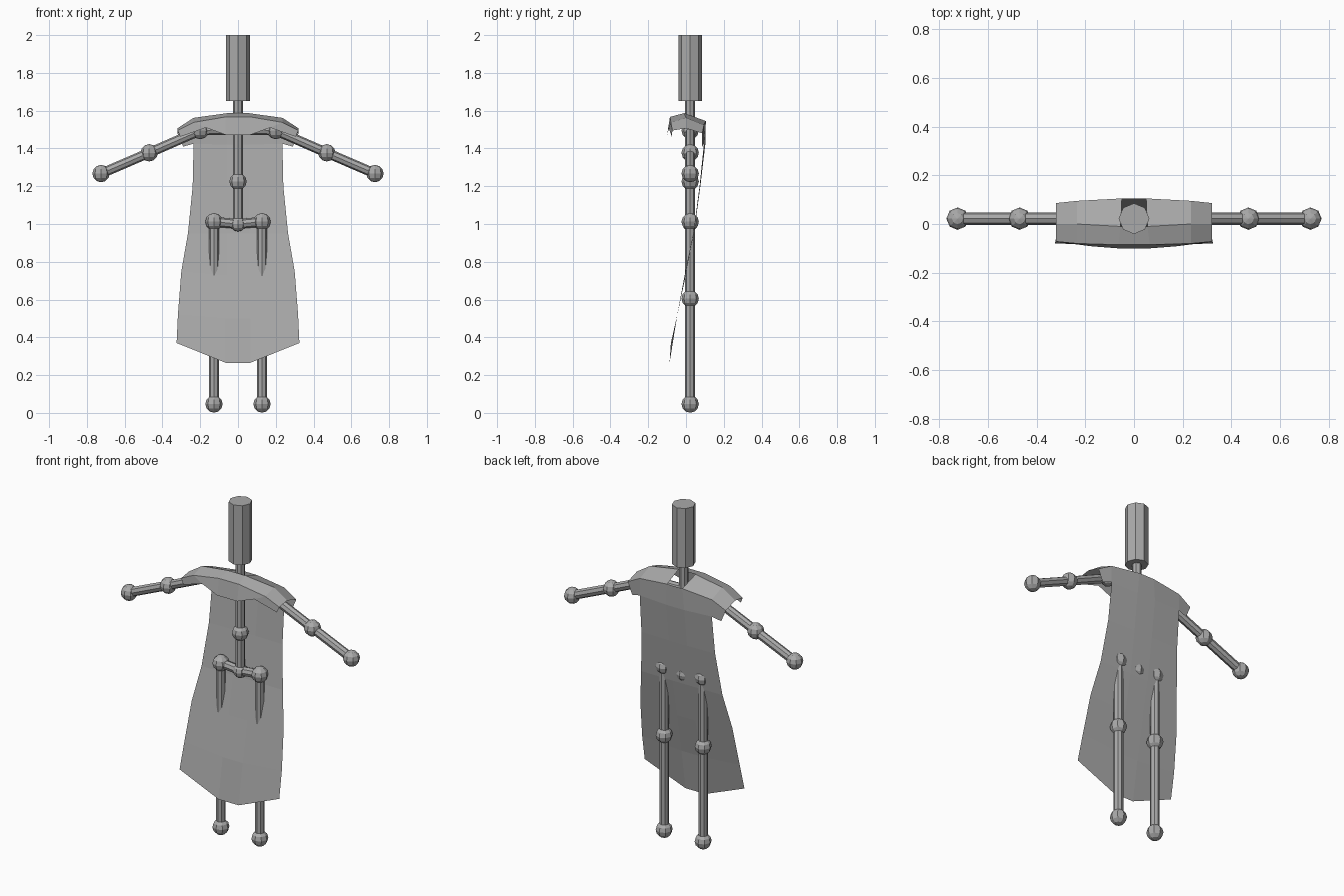
import bpy
import bmesh
from mathutils import Vector

if "Cube" in bpy.data.objects:
    bpy.data.objects.remove(bpy.data.objects["Cube"], do_unlink=True)

GREY = (0.4, 0.4, 0.4, 1)
grey = bpy.data.materials.new("mid_grey")
grey.use_nodes = True
grey.diffuse_color = GREY
grey.node_tree.nodes["Principled BSDF"].inputs["Base Color"].default_value = GREY

BODY_Y = 0.022
SIDES = {"left": 1, "right": -1}


def finish(name, bm):
    mesh = bpy.data.meshes.new(name)
    bm.to_mesh(mesh)
    bm.free()
    mesh.materials.append(grey)
    obj = bpy.data.objects.new(name, mesh)
    bpy.context.collection.objects.link(obj)
    return obj


def rod(name, a, b, radius=0.026):
    """Eight-sided rod between two (x, z) points in the body plane."""
    a, b = (Vector((x, BODY_Y, z)) for x, z in (a, b))
    bm = bmesh.new()
    bmesh.ops.create_cone(bm, cap_ends=True, segments=8, radius1=radius,
                          radius2=radius, depth=(b - a).length)
    obj = finish(name, bm)
    obj.location = (a + b) / 2
    obj.rotation_euler = (b - a).to_track_quat("Z", "Y").to_euler()


def joint(name, at, radius=0.046):
    bm = bmesh.new()
    bmesh.ops.create_uvsphere(bm, u_segments=8, v_segments=6, radius=radius)
    finish(name, bm).location = (at[0], BODY_Y, at[1])


# Head, spine and central joints
rod("head", (0, 1.65), (0, 2.0), 0.063)
rod("spine", (0, 1.0), (0, 1.66))
joint("waist_joint", (0, 1.225))
joint("pelvis_joint", (0, 1.0), 0.04)

# Mirrored limbs
for side, s in SIDES.items():
    shoulder, elbow, hand = (s * 0.2, 1.495), (s * 0.47, 1.377), (s * 0.725, 1.267)
    hip, knee, foot = (s * 0.127, 1.012), (s * 0.127, 0.605), (s * 0.127, 0.047)
    rod(side + "_collarbone", (0, 1.5), shoulder)
    rod(side + "_upper_arm", shoulder, elbow)
    rod(side + "_forearm", elbow, hand)
    rod(side + "_pelvis_bar", (0, 1.0), hip)
    rod(side + "_thigh", hip, knee)
    rod(side + "_shin", knee, foot)
    for part, at in (("shoulder", shoulder), ("elbow", elbow), ("hand", hand),
                     ("hip", hip), ("knee", knee), ("foot", foot)):
        joint(side + "_" + part + "_joint", at)


def cloth(name, rows, hole=None):
    """Sheet from rows of half-width points, mirrored over x = 0."""
    bm = bmesh.new()
    grid = [[bm.verts.new((-x, y, z)) for x, y, z in reversed(row)] +
            [bm.verts.new(p) for p in row] for row in rows]
    middle = len(rows[0]) - 1
    for r, (upper, lower) in enumerate(zip(grid, grid[1:])):
        for c in range(len(upper) - 1):
            if (r, c) != (hole, middle):
                bm.faces.new((upper[c], lower[c], lower[c + 1], upper[c + 1]))
    bmesh.ops.recalc_face_normals(bm, faces=bm.faces)
    finish(name, bm)


# Shoulder mantle: front hem, front edge, ridge, back edge, back hem
cloth("shoulder_mantle", [
    [(0.065, -0.1, 1.472), (0.17, -0.092, 1.51), (0.305, -0.075, 1.462)],
    [(0.065, -0.085, 1.567), (0.235, -0.08, 1.538), (0.32, -0.072, 1.495)],
    [(0.055, -0.01, 1.587), (0.235, 0.0, 1.562), (0.32, 0.0, 1.507)],
    [(0.05, 0.105, 1.545), (0.235, 0.095, 1.525), (0.32, 0.086, 1.48)],
    [(0.06, 0.102, 1.42), (0.235, 0.095, 1.425), (0.29, 0.086, 1.41)],
], hole=2)

# Long cape sweeping from the back, through the legs, to the front
cloth("cape", [
    [(0.06, 0.102, 1.42), (0.235, 0.095, 1.425)],
    [(0.06, 0.076, 1.2), (0.24, 0.072, 1.2)],
    [(0.06, 0.042, 0.95), (0.265, 0.039, 0.95)],
    [(0.06, -0.001, 0.73), (0.3, -0.003, 0.75)],
    [(0.065, -0.05, 0.5), (0.318, -0.046, 0.52)],
    [(0.065, -0.087, 0.265), (0.325, -0.08, 0.37)],
])
